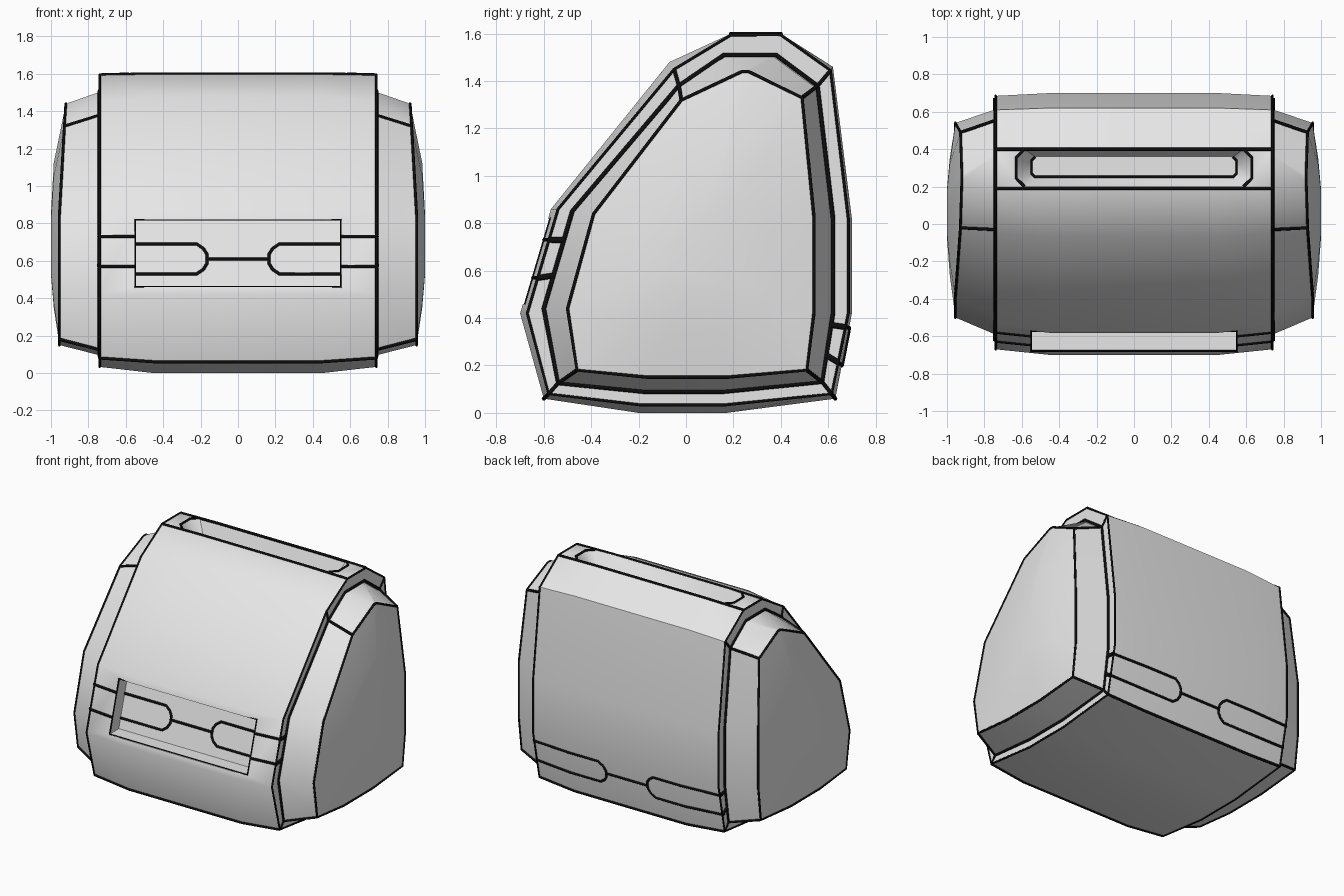
import bpy, bmesh, math
from mathutils import Vector

if "Cube" in bpy.data.objects:
    bpy.data.objects.remove(bpy.data.objects["Cube"])

def material(name, rgb):
    m = bpy.data.materials.new(name)
    m.diffuse_color = (*rgb, 1)
    m.use_nodes = True
    m.node_tree.nodes["Principled BSDF"].inputs["Base Color"].default_value = m.diffuse_color
    return m

SHELL = material("light_grey", (0.8, 0.8, 0.8))
BLACK = material("black", (0.004, 0.004, 0.004))

# Side profiles (y, z), all with twelve matching points
MID = [(-.60, .06), (-.20, 0), (.17, 0), (.63, .06), (.70, .42), (.70, .82),
       (.62, 1.46), (.40, 1.60), (.19, 1.60), (-.07, 1.48), (-.57, .86), (-.70, .42)]
EDGE = [(-.58, .08), (-.19, .033), (.16, .033), (.615, .08), (.685, .42), (.685, .82),
        (.61, 1.445), (.40, 1.595), (.19, 1.595), (-.05, 1.45), (-.54, .86), (-.67, .42)]
BASE = [(-.54, .125), (-.18, .09), (.16, .09), (.575, .13), (.62, .42), (.62, .82),
        (.555, 1.38), (.38, 1.51), (.16, 1.51), (-.03, 1.38), (-.48, .85), (-.60, .44)]
END = [(-.46, .18), (-.16, .15), (.17, .15), (.51, .18), (.54, .42), (.54, .83),
       (.49, 1.33), (.265, 1.44), (.235, 1.44), (-.02, 1.32), (-.39, .84), (-.50, .44)]
X = 0.74

def loft(name, rings, mat, angle=40):
    bm = bmesh.new()
    rows = [[bm.verts.new(p) for p in r] for r in rings]
    n = len(rows[0])
    for a, b in zip(rows, rows[1:]):
        for i in range(n):
            j = (i + 1) % n
            bm.faces.new((a[i], a[j], b[j], b[i]))
    bm.faces.new(rows[0])
    bm.faces.new(rows[-1])
    bmesh.ops.recalc_face_normals(bm, faces=bm.faces)
    me = bpy.data.meshes.new(name)
    bm.to_mesh(me)
    bm.free()
    me.materials.append(mat)
    ob = bpy.data.objects.new(name, me)
    bpy.context.collection.objects.link(ob)
    smooth(ob, angle)
    return ob

def select(ob):
    bpy.ops.object.select_all(action='DESELECT')
    ob.select_set(True)
    bpy.context.view_layer.objects.active = ob

def smooth(ob, angle):
    select(ob)
    bpy.ops.object.shade_smooth_by_angle(angle=math.radians(angle))

def section(x, prof):
    return [(x, y, z) for y, z in prof]

# Bulged body shell
body = loft("body_shell", [section(-X, EDGE), section(-.45, MID),
                           section(.45, MID), section(X, EDGE)], SHELL)

def cut(rings):
    cutter = loft("cutter", rings, SHELL)
    cutter.hide_render = True
    mod = body.modifiers.new("cut", 'BOOLEAN')
    mod.operation, mod.solver, mod.object = 'DIFFERENCE', 'EXACT', cutter
    select(body)
    bpy.ops.object.modifier_apply(modifier="cut")
    bpy.data.objects.remove(cutter, do_unlink=True)

# Front recess and top handle slot
def floor_y(z):
    return -.585 + (z - .42) * .295

recess = [(-.9, .46), (-.9, .82), (floor_y(.82), .82), (floor_y(.46), .46)]
cut([section(-.55, recess), section(.55, recess)])

def slot_ring(x, y0, y1, c, z):
    q = [(x - c, y0), (x, y0 + c), (x, y1 - c), (x - c, y1)]
    return [(a, b, z) for a, b in q] + [(-a, b, z) for a, b in reversed(q)]

slot_top = slot_ring(.63, .20, .40, .045, 1.6)
slot_floor = slot_ring(.55, .25, .36, .02, 1.5)
cut([slot_ring(.63, .20, .40, .045, 1.65), slot_top, slot_floor])
smooth(body, 40)

# Domed end caps
def end_x(z):
    return .955 - .035 * max(0, (z - .9) / .54)

end_ring = [(end_x(z), y, z) for y, z in END]
def inner(s, x):
    return [(x, .07 + (y - .07) * s, .65 + (z - .65) * s) for y, z in END]

def flip(pts):
    return [(-p[0], p[1], p[2]) for p in pts]

cap_rings = [section(.72, BASE), end_ring, inner(.6, .985), inner(.25, 1.0)]
loft("right_end_cap", cap_rings, SHELL)
loft("left_end_cap", [flip(r) for r in cap_rings], SHELL)

# Black seams: thin strips half sunk in the surface
def seams(name, paths, r):
    cu = bpy.data.curves.new(name, 'CURVE')
    cu.dimensions = '3D'
    cu.bevel_depth, cu.bevel_resolution, cu.use_fill_caps = r, 1, True
    for pts, closed in paths:
        sp = cu.splines.new('POLY')
        sp.points.add(len(pts) - 1)
        for p, q in zip(sp.points, pts):
            p.co = (*q, 1)
        sp.use_cyclic_u = closed
    cu.materials.append(BLACK)
    ob = bpy.data.objects.new(name, cu)
    bpy.context.collection.objects.link(ob)
    select(ob)
    bpy.ops.object.convert(target='MESH')

def both(paths):
    return paths + [(flip(p), c) for p, c in paths]

def on(prof, i, t):
    return Vector(prof[i]).lerp(Vector(prof[(i + 1) % 12]), t)

def skin(x, i, t):
    k = min(1, max(0, (abs(x) - .45) / (X - .45)))
    y, z = on(MID, i, t).lerp(on(EDGE, i, t), k)
    return (x, y, z)

def span(i, t, x0, x1):
    xs = [x0] + [x for x in (-.45, .45) if x0 < x < x1] + [x1]
    return [skin(x, i, t) for x in xs]

# Rings around the rim and end caps
seams("rim_outer_seams", both([(section(X, EDGE), True)]), .007)
seams("rim_inner_seams", both([(section(X, BASE), True)]), .011)
seams("cap_edge_seams", both([(end_ring, True)]), .008)

# Corner seams over the rim and cap slopes
seams("corner_seams", both([([(X, *EDGE[i]), (X, *BASE[i]), end_ring[i]], False)
                            for i in (0, 3, 6, 9)]), .009)

# Bands crossing the rim beside the front and back lines
FRONT, BACK = (10, (.295, .66)), (3, (.83, .39))
seams("rim_cross_seams", both([([(X, *on(EDGE, i, t)), (X, *on(BASE, i, t))], False)
                               for i, ts in (FRONT, BACK) for t in ts]), .014)

# Long lines on the body
seams("body_lines", [(span(i, 0, -X, X), False) for i in (0, 3, 7, 8)]
      + both([(span(10, t, .55, X), False) for t in FRONT[1]]), .009)

# Rounded line loops in the front recess and on the back
def pill(x1, zs, place):
    hi, lo = zs
    def at(f):
        return hi + (lo - hi) * f
    shape = [(x1, 0), (.22, 0), (.185, .15), (.165, .35), (.165, .65),
             (.185, .85), (.22, 1), (x1, 1)]
    return [place(x, at(f)) for x, f in shape]

def recess_point(x, z):
    return (x, floor_y(z), z)

def back_point(x, t):
    return skin(x, 3, t)

seams("front_recess_loops", both([(pill(.55, (.69, .53), recess_point), False)])
      + [([recess_point(-.165, .61), recess_point(.165, .61)], False)], .009)
seams("back_loops", both([(pill(.45, (.83, .39), back_point), False)]
      + [(span(3, t, .45, X), False) for t in BACK[1]])
      + [([back_point(-.165, .61), back_point(.165, .61)], False)], .009)

# Outlines of the recess and the handle slot
mouth = []
for x, z in ((-.55, .46), (.55, .46), (.55, .82), (-.55, .82)):
    mouth.append(skin(x, 10, (.86 - z) / .44))
seams("recess_outline", [(mouth, True)], .006)
seams("slot_outline", both([(slot_top[0:4], False), (slot_floor[0:4], False)])
      + [([(-.54, .25, 1.5), (.54, .25, 1.5)], False)], .008)
